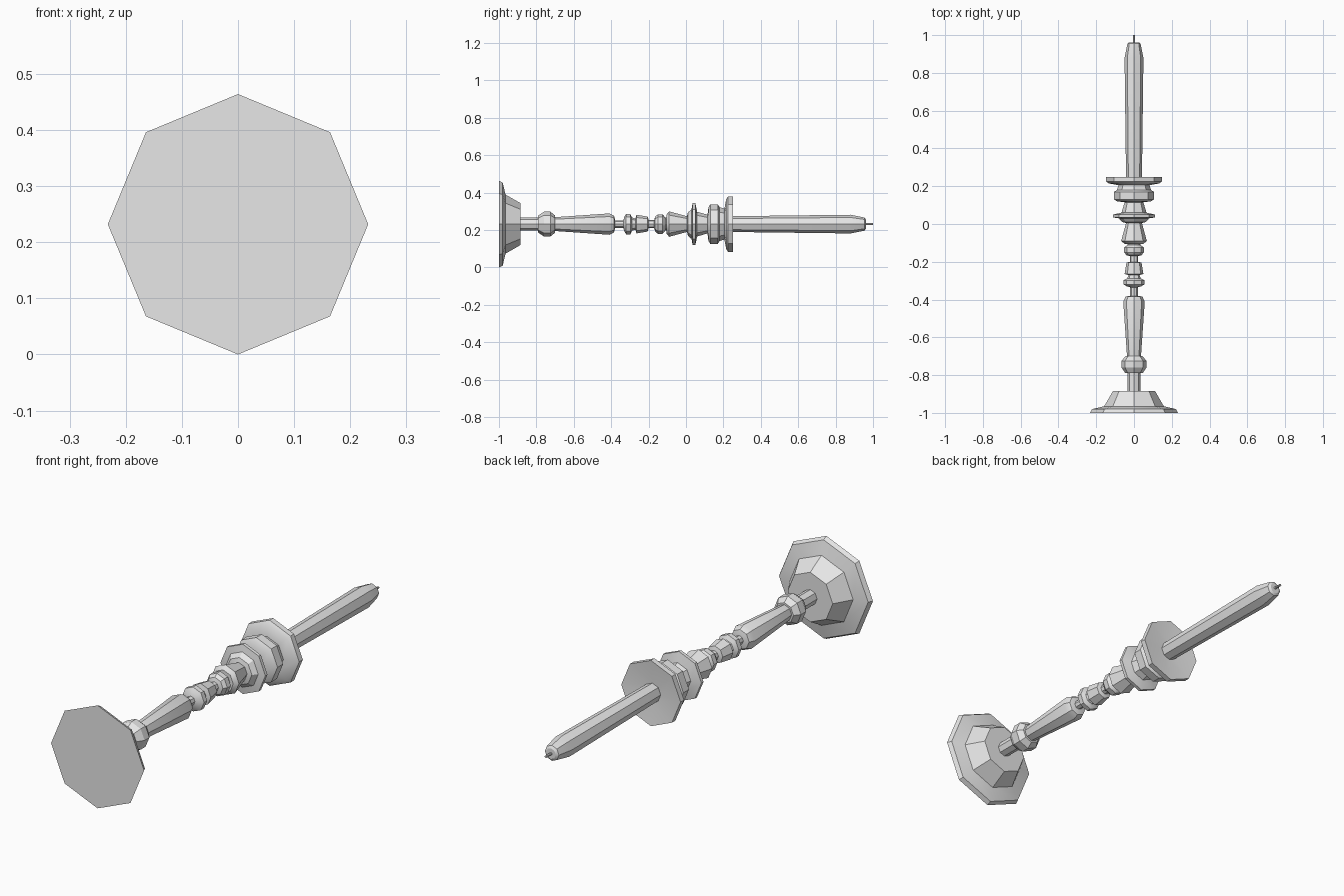
import bpy, bmesh, math

old = bpy.data.objects.get("Cube")
if old:
    bpy.data.objects.remove(old, do_unlink=True)

SIDES = 8
AXIS_Z = 0.232

grey = bpy.data.materials.new("plain_grey")
grey.use_nodes = True
grey.diffuse_color = (0.8, 0.8, 0.8, 1)
grey.node_tree.nodes["Principled BSDF"].inputs["Base Color"].default_value = (0.8, 0.8, 0.8, 1)


def turned(name, profile):
    """Octagonal lathe along y from (y, radius) pairs, capped at both ends."""
    bm = bmesh.new()
    rings = []
    for y, r in profile:
        angles = [math.tau * k / SIDES for k in range(SIDES)]
        rings.append([bm.verts.new((r * math.cos(a), y, AXIS_Z + r * math.sin(a))) for a in angles])
    for a, b in zip(rings, rings[1:]):
        for k in range(SIDES):
            n = (k + 1) % SIDES
            bm.faces.new((a[k], a[n], b[n], b[k]))
    bm.faces.new(rings[0])
    bm.faces.new(rings[-1])
    bmesh.ops.recalc_face_normals(bm, faces=bm.faces[:])
    mesh = bpy.data.meshes.new(name)
    bm.to_mesh(mesh)
    bm.free()
    mesh.materials.append(grey)
    obj = bpy.data.objects.new(name, mesh)
    bpy.context.collection.objects.link(obj)
    bpy.ops.object.select_all(action="DESELECT")
    obj.select_set(True)
    bpy.context.view_layer.objects.active = obj
    bpy.ops.object.shade_smooth_by_angle(angle=math.radians(30))
    return obj


# Foot with its wide rim and tapered dome
turned("foot", [(-1, .232), (-.98, .222), (-.965, .158), (-.885, .112)])

# Lower stem: plain rod, collar and long flaring shaft
turned("lower_stem", [(-.89, .034), (-.79, .034), (-.79, .046), (-.76, .066), (-.725, .066),
                      (-.70, .046), (-.70, .037), (-.41, .057), (-.385, .045), (-.38, .026)])

# Middle stem: rings and small cups separated by thin necks
turned("middle_stem", [(-.385, .02), (-.335, .02), (-.33, .038), (-.32, .055), (-.298, .055),
                       (-.288, .035), (-.27, .03), (-.265, .05), (-.205, .04), (-.20, .022),
                       (-.17, .022), (-.165, .04), (-.15, .052), (-.125, .052), (-.11, .034),
                       (-.09, .034)])

# Upper stem: bell, thin disc and thick collar
turned("upper_stem", [(-.105, .05), (-.09, .068), (.005, .042), (.01, .062), (.03, .08),
                      (.035, .112), (.05, .112), (.06, .066), (.115, .05), (.12, .09),
                      (.13, .106), (.17, .106), (.18, .09), (.215, .08)])

# Drip dish with a shallow hollow
turned("drip_dish", [(.205, .08), (.215, .134), (.225, .148), (.25, .148), (.24, .046)])

# Candle and wick
turned("candle", [(.235, .042), (.88, .05), (.955, .035), (.962, .024)])
turned("wick", [(.955, .006), (1, .005)])
